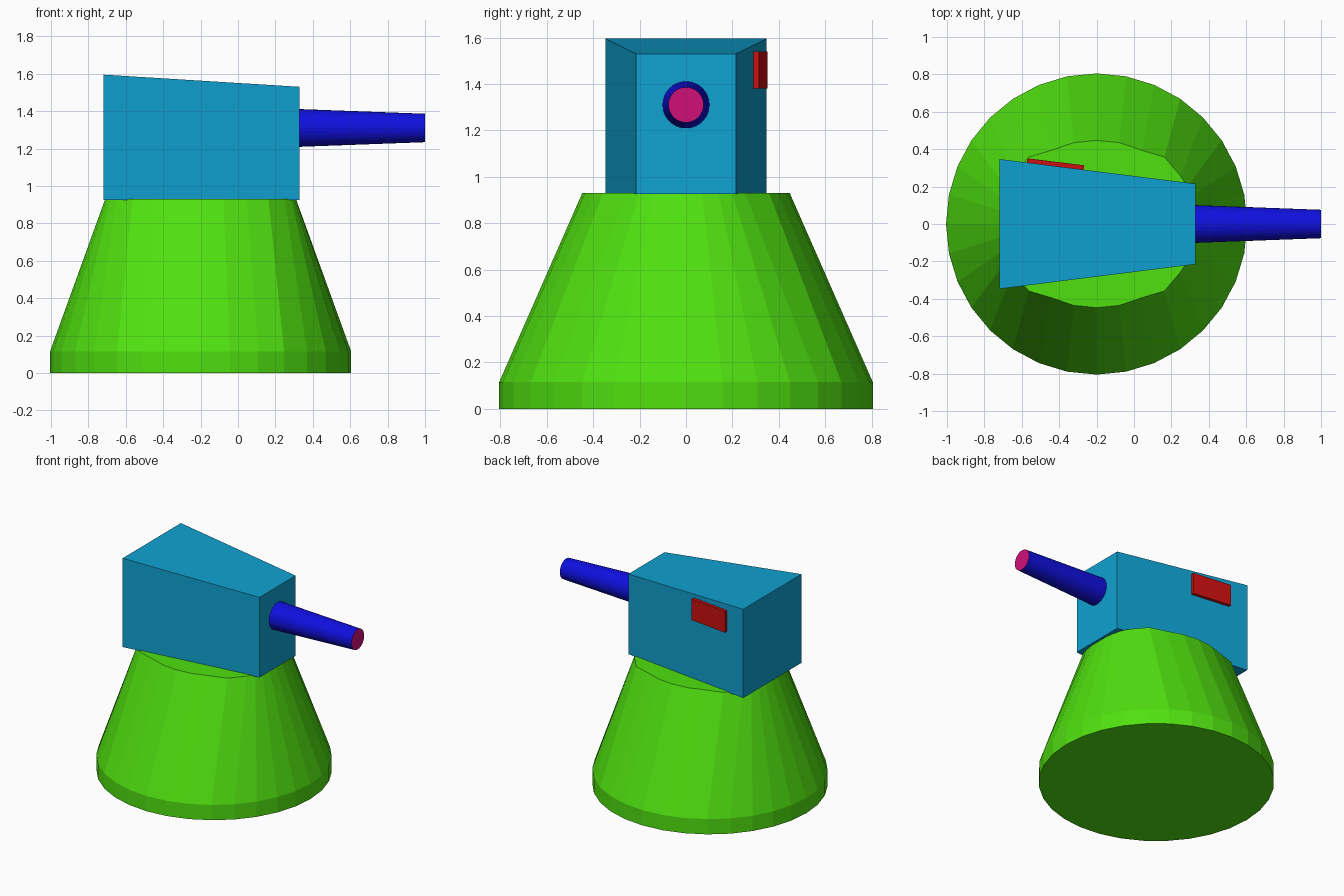
import bpy, bmesh, math
from mathutils import Matrix, Vector

if "Cube" in bpy.data.objects:
    bpy.data.objects.remove(bpy.data.objects["Cube"], do_unlink=True)


def material(name, rgb):
    mat = bpy.data.materials.new(name)
    mat.use_nodes = True
    mat.diffuse_color = (*rgb, 1)
    mat.node_tree.nodes["Principled BSDF"].inputs["Base Color"].default_value = (*rgb, 1)
    return mat


green = material("green", (0.08, 0.75, 0.005))
sky = material("sky blue", (0.005, 0.36, 0.64))
navy = material("deep blue", (0.005, 0.005, 0.74))
pink = material("pink", (0.62, 0.005, 0.19))
red = material("red", (0.6, 0.005, 0.005))


def loft(name, rings, mats):
    """Join rings of equal length and cap both ends."""
    bm = bmesh.new()
    loops = [[bm.verts.new(p) for p in ring] for ring in rings]
    for a, b in zip(loops, loops[1:]):
        for i in range(len(a)):
            j = (i + 1) % len(a)
            bm.faces.new((a[i], a[j], b[j], b[i]))
    bm.faces.new(loops[0][::-1])
    bm.faces.new(loops[-1])
    bmesh.ops.recalc_face_normals(bm, faces=bm.faces)
    mesh = bpy.data.meshes.new(name)
    bm.to_mesh(mesh)
    bm.free()
    for mat in mats:
        mesh.materials.append(mat)
    obj = bpy.data.objects.new(name, mesh)
    bpy.context.collection.objects.link(obj)
    return obj


# Pedestal: round foot blending into a squarer top outline
CX, SIDES = -0.2, 32
circle = [(math.cos(i * math.tau / SIDES), math.sin(i * math.tau / SIDES))
          for i in range(SIDES)]
quarter = [(0.51, 0), (0.51, 0.07), (0.50, 0.14), (0.485, 0.20), (0.45, 0.255),
           (0.363, 0.358), (0.245, 0.393), (0.122, 0.435), (0, 0.447)]
half = quarter + [(-x, y) for x, y in quarter[-2::-1]]
outline = half + [(x, -y) for x, y in half[-2:0:-1]]
foot = [[(CX + 0.805 * x, 0.805 * y, z) for x, y in circle] for z in (0, 0.115)]
top = [(CX + x, y, 0.93) for x, y in outline]
loft("pedestal", foot + [top], [green])

# Wedge-shaped housing, narrowing and dropping towards the barrel
loft("housing", [[(x, -w, 0.925), (x, w, 0.925), (x, w, h), (x, -w, h)]
                 for x, w, h in ((-0.72, 0.347, 1.595), (0.33, 0.215, 1.53))], [sky])

# Tapered barrel with a coloured muzzle face
barrel = loft("barrel", [[(x, r * c, 1.31 + r * s) for c, s in circle]
                         for x, r in ((0.3, 0.102), (1.0, 0.076))], [navy, pink])
for face in barrel.data.polygons:
    if face.normal.x > 0.9:
        face.material_index = 1

# Side panel lying on the slanted left wall
loft("side_panel", [[(-0.573, 0.32, z), (-0.27, 0.283, z), (-0.267, 0.314, z), (-0.57, 0.351, z)]
                    for z in (1.38, 1.54)], [red])
